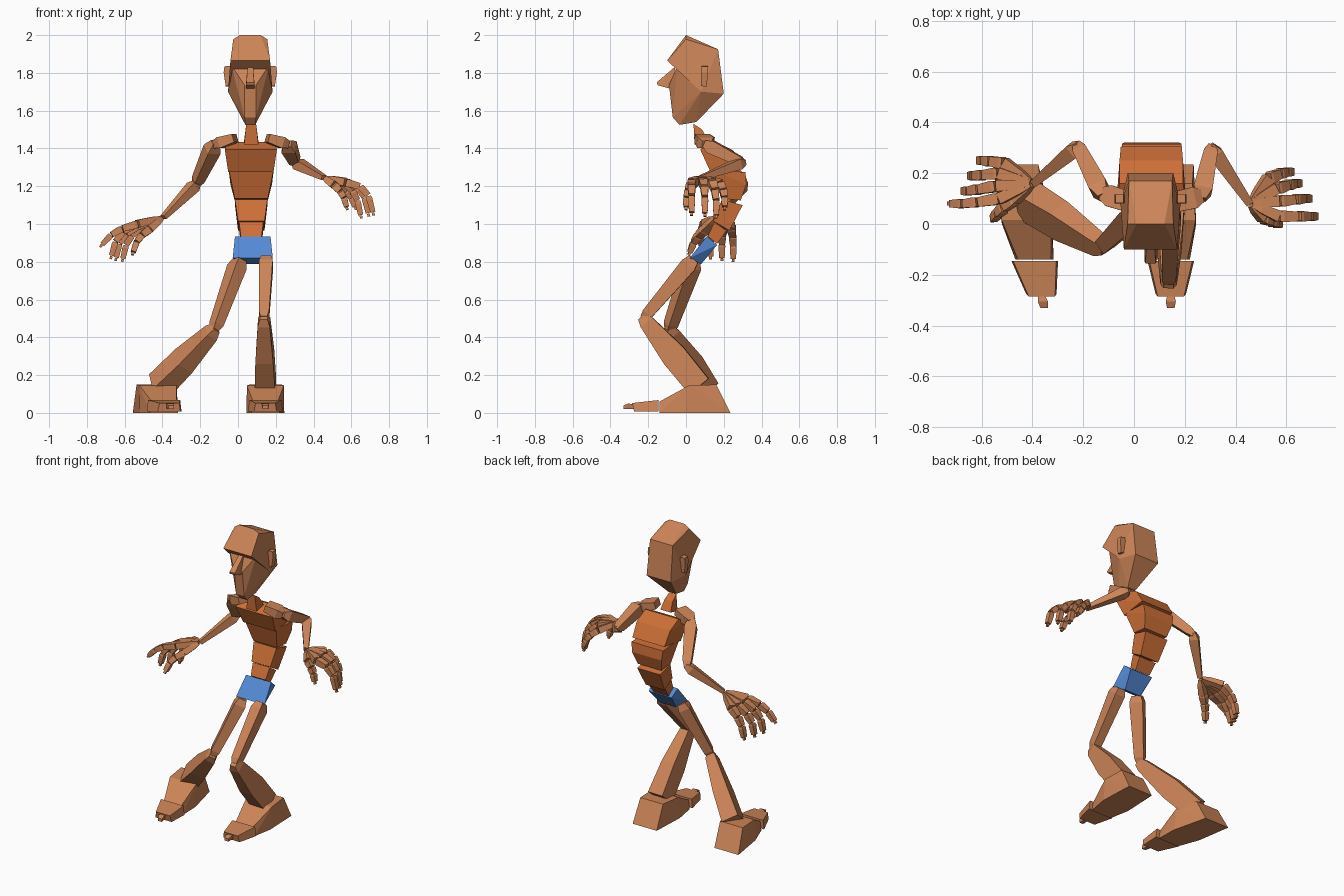
import bpy, bmesh
from mathutils import Vector as V


def material(name, rgb):
    m = bpy.data.materials.new(name)
    m.diffuse_color = (*rgb, 1)
    return m


SKIN = material("skin", (0.61, 0.235, 0.098))
TORSO = material("torso", (0.61, 0.16, 0.038))
BLUE = material("hips_blue", (0.09, 0.26, 0.68))


def hull(name, pts, mat=SKIN):
    """Faceted convex block around a handful of points."""
    bm = bmesh.new()
    for p in pts:
        bm.verts.new(p)
    res = bmesh.ops.convex_hull(bm, input=bm.verts[:])
    junk = [g for g in res["geom_interior"] if isinstance(g, bmesh.types.BMVert)]
    bmesh.ops.delete(bm, geom=junk, context="VERTS")
    bmesh.ops.dissolve_limit(bm, angle_limit=0.06, verts=bm.verts[:], edges=bm.edges[:])
    bmesh.ops.recalc_face_normals(bm, faces=bm.faces[:])
    me = bpy.data.meshes.new(name)
    bm.to_mesh(me)
    bm.free()
    me.materials.append(mat)
    ob = bpy.data.objects.new(name, me)
    bpy.context.collection.objects.link(ob)
    return ob


def block(name, cx, profile, mat=SKIN, shear=0.0):
    """Side profile of (y, z, half width), mirrored about cx."""
    return hull(name, [(cx + shear * y + s * w, y, z)
                       for y, z, w in profile for s in (-1, 1)], mat)


def seg(name, a, b, stations, ref=(0, 0, 1), mat=SKIN):
    """Four-sided bone from a to b; stations are (t, width along ref, depth)."""
    a, b = V(a), V(b)
    ax = (b - a).normalized()
    u = V(ref)
    u = (u - ax * u.dot(ax)).normalized()
    v = ax.cross(u)
    pts = [a.lerp(b, t) + u * (w * i / 2) + v * (d * j / 2)
           for t, w, d in stations for i in (-1, 1) for j in (-1, 1)]
    return hull(name, pts, mat)


# Head
HX = 0.065
block("cranium", HX, [(0, 2.0, .055), (0, 1.978, .09), (.17, 1.925, .085), (.2, 1.69, .09),
                      (-.10, 1.865, .105), (-.045, 1.84, .105), (.08, 1.70, .118)])
block("jaw", HX, [(-.045, 1.84, .10), (-.09, 1.735, .03), (-.07, 1.565, .03),
                  (-.035, 1.525, .026), (.055, 1.54, .03), (.2, 1.69, .09), (.08, 1.70, .118)])
block("nose", HX, [(-.055, 1.835, .015), (-.155, 1.75, .02), (-.15, 1.735, .023), (-.08, 1.715, .023)])
for n, s in (("left", 1), ("right", -1)):
    seg(n + "_ear", (HX + s * .115, .095, 1.73), (HX + s * .122, .1, 1.835),
        [(0, .03, .03), (.7, .042, .035), (1, .03, .035)], (1, 0, 0))

# Neck and stacked torso blocks
block("neck", .07, [(.04, 1.53, .026), (.085, 1.5, .03), (.045, 1.42, .038), (.12, 1.44, .038)], TORSO)
block("chest", .068, [(.075, 1.395, .138), (.16, 1.435, .125), (.25, 1.39, .125),
                      (.13, 1.275, .12), (.305, 1.30, .12)], TORSO)
block("ribs", .07, [(.14, 1.285, .118), (.315, 1.275, .118), (.32, 1.21, .11),
                    (.19, 1.135, .088), (.29, 1.125, .088)], TORSO)
block("waist", .07, [(.19, 1.13, .086), (.30, 1.10, .086), (.145, 1.015, .07), (.23, .965, .07)], TORSO)
block("lower_back", .07, [(.15, 1.01, .064), (.215, .965, .064), (.115, .935, .055), (.165, .895, .055)], TORSO)
block("pelvis", .078, [(.11, .935, .094), (.165, .89, .085), (.02, .82, .106), (.08, .787, .06)], BLUE)

# Legs: hip, knee, ankle, foot centre, foot skew
LEGS = {"left": ((.15, .04, .815), (.137, -.225, .50), (.145, .07, .14), .145, 0),
        "right": ((.008, .04, .81), (-.125, -.09, .44), (-.42, .095, .14), -.42, -.2)}
for n, (hip, knee, ankle, fx, skew) in LEGS.items():
    side = (V(knee) - V(hip)).cross(V(ankle) - V(knee))
    seg(n + "_thigh", hip, knee, [(0, .05, .06), (.1, .072, .085), (.92, .055, .06), (1, .035, .04)], side)
    seg(n + "_shin", knee, ankle, [(-.03, .04, .05), (.06, .065, .08), (.55, .095, .135), (1, .11, .13)], side)
    block(n + "_foot", fx, [(.235, 0, .09), (.16, .15, .085), (.015, .145, .098), (0, 0, .1),
                            (-.14, .06, .065), (-.14, 0, .075)], shear=skew)
    block(n + "_toes", fx, [(-.145, .068, .085), (-.145, .008, .092), (-.285, .052, .052),
                            (-.275, .008, .06)], shear=skew)
    block(n + "_toe_tip", fx, [(-.275, .045, .012), (-.305, .05, .02), (-.33, .04, .015),
                               (-.33, .02, .015), (-.275, .02, .012)], shear=skew)

# Arms: collar, shoulder, elbow, wrist
ARMS = {"left": ((.155, .085, 1.455), (.265, .11, 1.42), (.305, .30, 1.325), (.455, .08, 1.245)),
        "right": ((-.015, .085, 1.455), (-.125, .12, 1.42), (-.22, .305, 1.215), (-.395, .16, 1.035))}
# Fingers: knuckle, middle joint, tip; the thumb comes last
HANDS = {
    "left": [((.57, .03, 1.22), (.68, .03, 1.19), (.715, .03, 1.06)),
             ((.57, .09, 1.225), (.66, .10, 1.18), (.69, .10, 1.055)),
             ((.56, .14, 1.22), (.625, .16, 1.16), (.65, .16, 1.045)),
             ((.53, .18, 1.21), (.59, .205, 1.16), (.62, .205, 1.09)),
             ((.51, .025, 1.205), (.555, .005, 1.16), (.575, 0, 1.09))],
    "right": [((-.53, .10, 1.0), (-.65, .08, .965), (-.72, .08, .89)),
              ((-.54, .15, 1.0), (-.64, .13, .94), (-.67, .13, .83)),
              ((-.53, .20, .99), (-.62, .19, .93), (-.645, .19, .82)),
              ((-.51, .24, .985), (-.585, .25, .92), (-.61, .25, .815)),
              ((-.47, .10, .97), (-.53, .05, .925), (-.555, .02, .85))]}
FINGERS = ("index", "middle", "ring", "little", "thumb")
for n, (collar, shoulder, elbow, wrist) in ARMS.items():
    seg(n + "_collarbone", collar, shoulder, [(0, .045, .08), (.7, .06, .085), (1, .04, .05)])
    seg(n + "_upper_arm", shoulder, elbow, [(-.06, .035, .04), (.12, .07, .075), (.9, .05, .055), (1.04, .03, .03)])
    seg(n + "_forearm", elbow, wrist, [(-.04, .03, .03), (.1, .055, .06), (.6, .045, .045), (1, .025, .03)])
    for f, (base, mid, tip) in zip(FINGERS, HANDS[n]):
        base, mid, tip, w = V(base), V(mid), V(tip), V(wrist)
        across = (0, 1, 0)
        # Hand bone fanning out from the wrist
        seg(f"{n}_{f}_hand_bone", w.lerp(base, .1), base,
            [(0, .02, .02), (.35, .035, .035), (1, .045, .042)], across)
        # Three knuckle blocks and a small nub at the end
        joints = [base, base.lerp(mid, .7), mid.lerp(tip, .3), tip]
        for k in range(3):
            s = .046 - .005 * k
            seg(f"{n}_{f}_finger_{k + 1}", joints[k], joints[k + 1],
                [(.03, s * .8, s * .75), (.2, s, s * .9), (.97, s * .8, s * .75)], across)
        end = (tip - joints[2]).normalized()
        seg(f"{n}_{f}_fingertip", tip, tip + end * .016, [(0, .014, .014), (1, .016, .014)], across)
